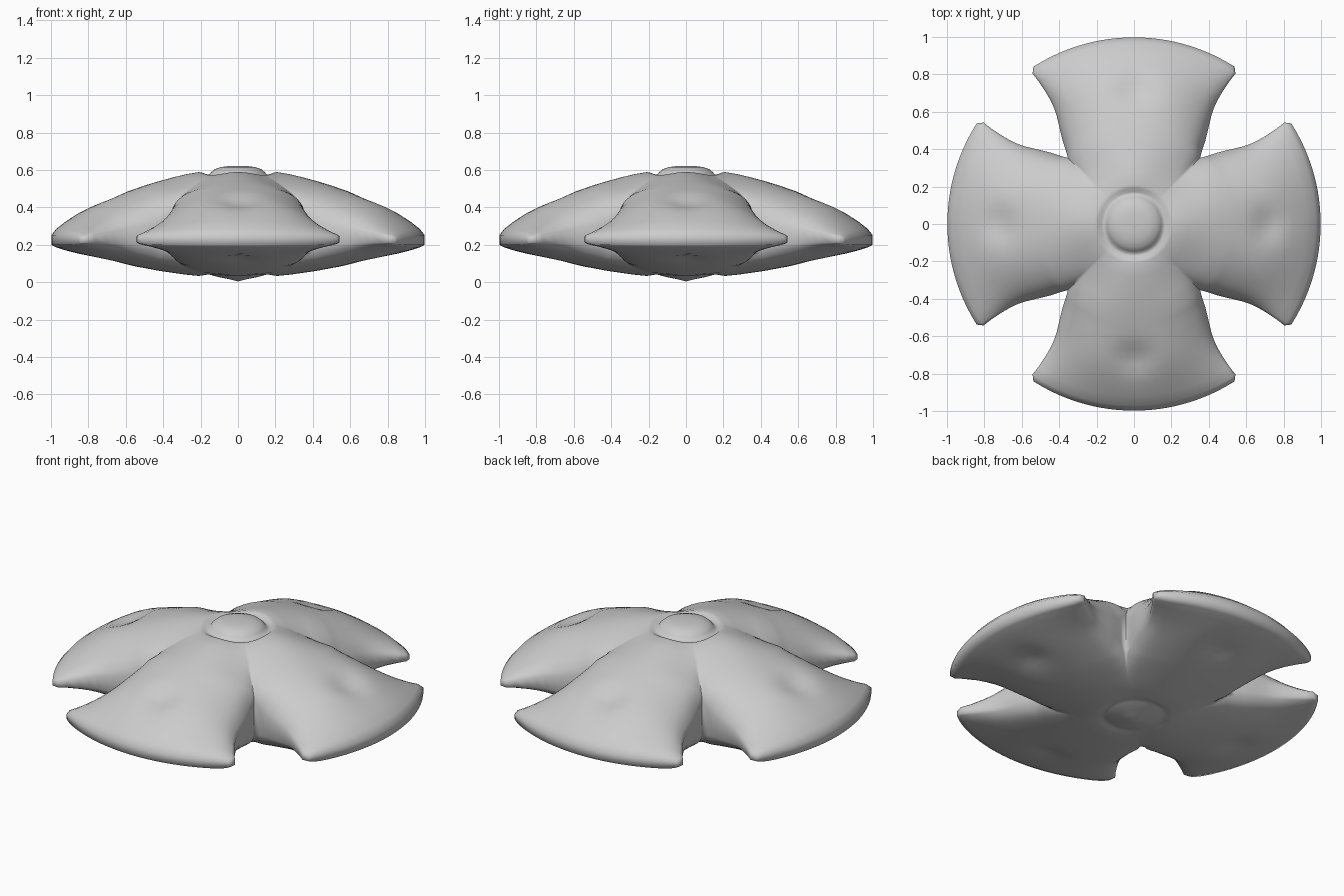
import bpy, bmesh, math

# rows: radius, half angle of petal, top z (ridge, edge), bottom z (ridge, edge)
ROWS = [
    (0.00, 45, .622, .622, .005, .005),
    (0.05, 45, .621, .621, .017, .017),
    (0.09, 45, .616, .616, .025, .025),
    (0.125, 45, .604, .604, .033, .033),
    (0.145, 45, .587, .587, .039, .039),
    (0.157, 45, .570, .570, .043, .043),
    (0.172, 45, .571, .566, .042, .045),
    (0.19, 45, .586, .574, .036, .042),
    (0.21, 45, .589, .572, .034, .043),
    (0.28, 45, .577, .542, .041, .052),
    (0.35, 45, .560, .505, .051, .069),
    (0.42, 45, .541, .465, .061, .090),
    (0.50, 45, .517, .418, .076, .116),
    (0.54, 42.6, .503, .395, .083, .126),
    (0.59, 40.4, .488, .370, .093, .140),
    (0.63, 38.6, .476, .355, .100, .149),
    (0.67, 37.0, .463, .341, .108, .158),
    (0.71, 35.6, .449, .329, .116, .166),
    (0.75, 34.6, .432, .318, .125, .173),
    (0.80, 34.0, .405, .304, .138, .180),
    (0.85, 33.8, .373, .291, .151, .186),
    (0.92, 33.8, .326, .275, .170, .192),
    (0.97, 34.0, .287, .263, .186, .197),
    (0.998, 32.6, .252, .250, .200, .200),
]
N = 16          # strips across half a petal
NOTCH = 12      # row where the petals split


def point(row, s, k, top):
    r, half, zt, et, zb, eb = row
    # finer strips towards the petal sides
    u = math.copysign(1 - (1 - abs(s)) ** 1.3, s)
    a = math.radians(half) * u
    # soft valley near the middle, fuller cross section further out
    mix = min(1, max(0, (r - .2) / .3))
    w = (1 - mix) * (1 - math.cos(math.pi * u)) / 2 + mix * abs(u) ** 2.7
    z = zt + (et - zt) * w if top else zb + (eb - zb) * w
    # shallow dimple on each petal
    dent = math.exp(-((r - .72) / .08) ** 2 - (r * a / .10) ** 2) * .034
    # rounded lip along the petal sides
    lip = min(1, max(0, (r - .45) / .1)) * abs(u) ** 18 * (et - eb) * .24
    z += -(dent + lip) if top else dent * .6 + lip
    a += k * math.pi / 2
    return (r * math.cos(a), r * math.sin(a), z)


bm = bmesh.new()
for k in range(4):
    sheets = []
    # upper and lower skins of one petal
    for top in (True, False):
        g = [[bm.verts.new(point(row, j / N, k, top)) for j in range(-N, N + 1)]
             for row in ROWS]
        for i in range(len(ROWS) - 1):
            for j in range(2 * N):
                bm.faces.new((g[i][j], g[i + 1][j], g[i + 1][j + 1], g[i][j + 1]))
        sheets.append(g)
    t, b = sheets
    # rim and side walls joining the skins
    last = len(ROWS) - 1
    path = [(i, 0) for i in range(NOTCH, last)] + [(last, j) for j in range(2 * N + 1)]
    path += [(i, 2 * N) for i in range(last - 1, NOTCH - 1, -1)]
    for (i, j), (m, n) in zip(path, path[1:]):
        bm.faces.new((t[i][j], b[i][j], b[m][n], t[m][n]))

bmesh.ops.remove_doubles(bm, verts=bm.verts, dist=1e-5)
bmesh.ops.dissolve_degenerate(bm, edges=bm.edges, dist=1e-6)
bmesh.ops.recalc_face_normals(bm, faces=bm.faces)
mesh = bpy.data.meshes.new("four_petal_body")
bm.to_mesh(mesh)
bm.free()
body = bpy.data.objects.new("four_petal_body", mesh)
bpy.context.collection.objects.link(body)
bpy.context.view_layer.objects.active = body
body.select_set(True)
bpy.ops.object.shade_smooth_by_angle(angle=math.radians(85))
